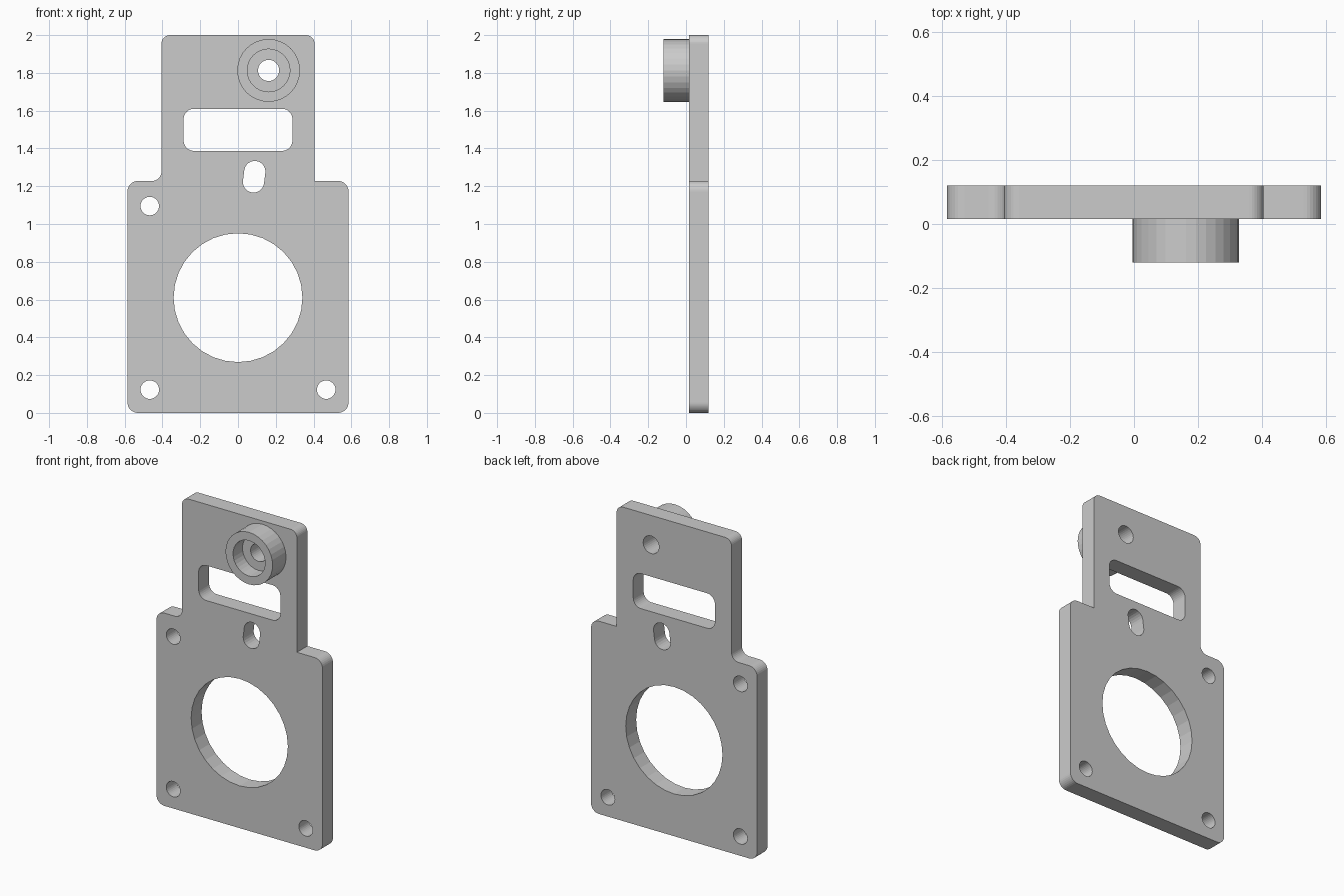
import bpy, bmesh
from math import cos, sin, pi, tau, atan2
from mathutils import Vector

cube = bpy.data.objects.get("Cube")
if cube:
    bpy.data.objects.remove(cube, do_unlink=True)

GREY = (0.6, 0.6, 0.6, 1)
metal = bpy.data.materials.new("plain grey")
metal.use_nodes = True
metal.diffuse_color = GREY
metal.node_tree.nodes["Principled BSDF"].inputs["Base Color"].default_value = GREY

FRONT, BACK = 0.015, 0.12


def add_object(name, bm):
    mesh = bpy.data.meshes.new(name)
    bm.to_mesh(mesh)
    bm.free()
    mesh.materials.append(metal)
    obj = bpy.data.objects.new(name, mesh)
    bpy.context.collection.objects.link(obj)
    return obj


def circle(x, z, r, n=32):
    return [(x + r * cos(tau * i / n), z + r * sin(tau * i / n)) for i in range(n)]


def rounded(corners, steps=8):
    """Outline with a tangent arc at every right-angled corner (x, z, radius)."""
    pts = []
    for i, (x, z, r) in enumerate(corners):
        p = Vector((x, z))
        if r == 0:
            pts.append((x, z))
            continue
        a = (Vector(corners[i - 1][:2]) - p).normalized()
        b = (Vector(corners[(i + 1) % len(corners)][:2]) - p).normalized()
        for k in range(steps + 1):
            t = pi / 2 * k / steps
            pts.append(tuple(p + a * r * (1 - sin(t)) + b * r * (1 - cos(t))))
    return pts


def slot(x0, z0, x1, z1, r, n=12):
    """Round-ended slot between two centres."""
    start = atan2(z1 - z0, x1 - x0) - pi / 2
    pts = []
    for x, z, a in ((x1, z1, start), (x0, z0, start + pi)):
        pts += [(x + r * cos(a + pi * k / n), z + r * sin(a + pi * k / n))
                for k in range(n + 1)]
    return pts


# Mounting plate: stepped outline, one filleted and one sharp inner corner
outline = rounded([
    (-0.585, 0, 0.055), (0.585, 0, 0.055), (0.585, 1.228, 0.055),
    (0.405, 1.228, 0), (0.405, 2, 0.045), (-0.405, 2, 0.045),
    (-0.405, 1.228, 0.05), (-0.585, 1.228, 0.055)])
window = rounded([(-0.288, 1.387, 0.055), (0.288, 1.387, 0.055),
                  (0.288, 1.61, 0.055), (-0.288, 1.61, 0.055)])
BOSS_X, BOSS_Z, BORE = 0.162, 1.813, 0.056
loops = [outline, window,
         slot(0.082, 1.222, 0.089, 1.278, 0.056),
         circle(0, 0.61, 0.341),
         circle(BOSS_X, BOSS_Z, BORE)]
loops += [circle(x, z, 0.049) for x, z in
          ((-0.467, 1.095), (-0.467, 0.123), (0.467, 0.123))]

bm = bmesh.new()
edges = []
for loop in loops:
    vs = [bm.verts.new((x, FRONT, z)) for x, z in loop]
    edges += [bm.edges.new((v, vs[i - 1])) for i, v in enumerate(vs)]
bmesh.ops.triangle_fill(bm, use_beauty=True, edges=edges, normal=(0, -1, 0))
solid = bmesh.ops.extrude_face_region(bm, geom=bm.faces[:], use_keep_orig=True)
moved = [g for g in solid["geom"] if isinstance(g, bmesh.types.BMVert)]
bmesh.ops.translate(bm, verts=moved, vec=(0, BACK - FRONT, 0))
bmesh.ops.recalc_face_normals(bm, faces=bm.faces[:])
add_object("mounting_plate", bm)

# Counterbored boss: turned profile (radius, y), open where it meets the plate
profile = [(BORE, FRONT), (BORE, -0.025), (0.113, -0.025),
           (0.113, -0.12), (0.166, -0.12), (0.166, FRONT)]
bm = bmesh.new()
rings = [[bm.verts.new((x, y, z)) for x, z in circle(BOSS_X, BOSS_Z, r)]
         for r, y in profile]
for a, b in zip(rings, rings[1:]):
    for i in range(len(a)):
        bm.faces.new((a[i - 1], a[i], b[i], b[i - 1]))
bm.normal_update()
# The annular front rim must face forward
rim = min(bm.faces, key=lambda f: f.calc_center_median().y)
if rim.normal.y > 0:
    bmesh.ops.reverse_faces(bm, faces=bm.faces[:])
add_object("counterbored_boss", bm)
